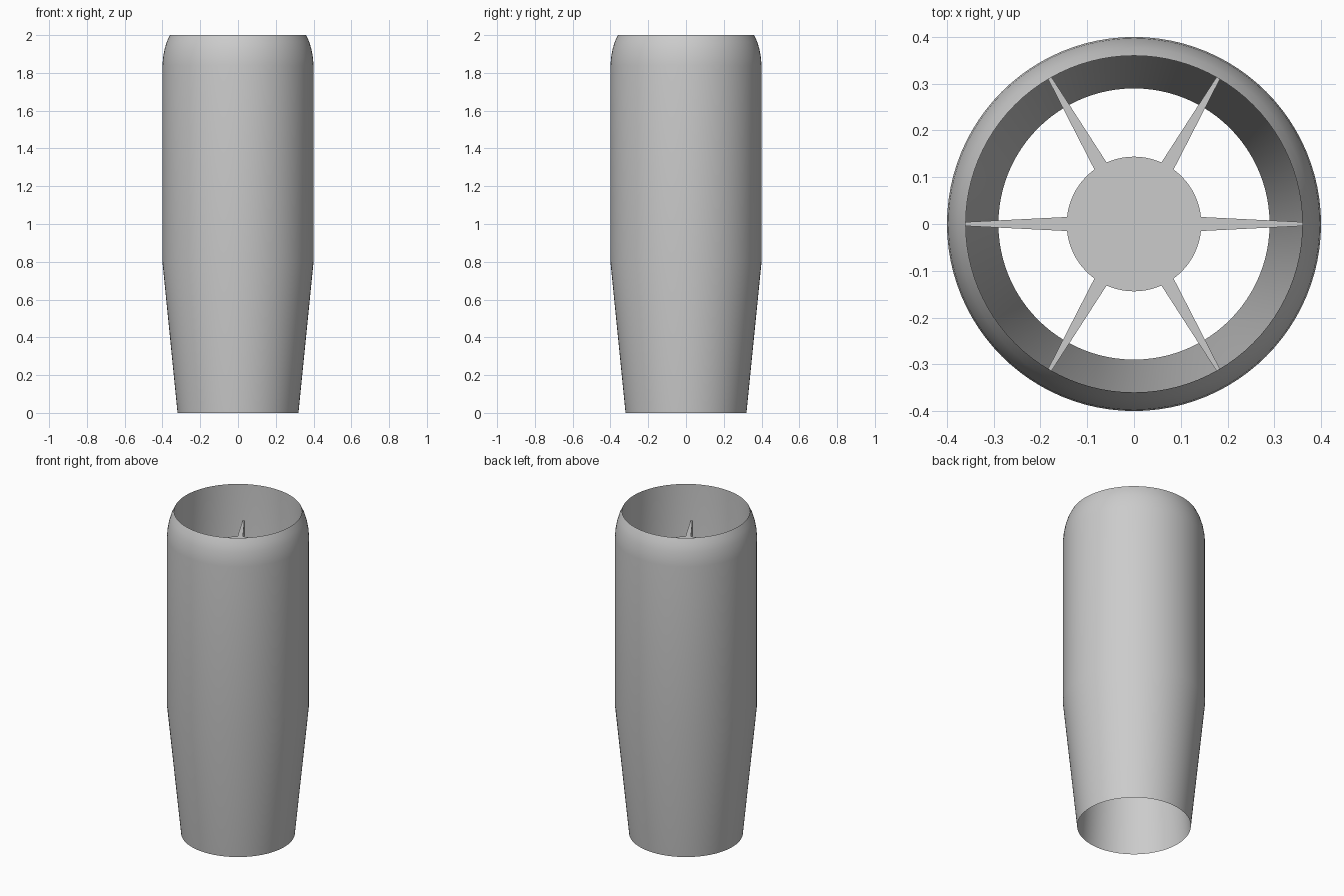
import bpy, bmesh
from math import sin, cos, pi, asin, radians

cube = bpy.data.objects.get("Cube")
if cube:
    bpy.data.objects.remove(cube)

# One grey for the whole model
grey = bpy.data.materials.new("plain_grey")
grey.use_nodes = True
grey.diffuse_color = (0.6, 0.6, 0.6, 1)
grey.node_tree.nodes["Principled BSDF"].inputs["Base Color"].default_value = (0.6, 0.6, 0.6, 1)


def finish(name, bm, angle):
    bmesh.ops.recalc_face_normals(bm, faces=bm.faces)
    mesh = bpy.data.meshes.new(name)
    bm.to_mesh(mesh)
    bm.free()
    mesh.materials.append(grey)
    obj = bpy.data.objects.new(name, mesh)
    bpy.context.collection.objects.link(obj)
    bpy.ops.object.select_all(action="DESELECT")
    obj.select_set(True)
    bpy.context.view_layer.objects.active = obj
    bpy.ops.object.shade_smooth_by_angle(angle=radians(angle))
    return obj


def lathe(name, profile, segments=96):
    """Revolve a closed (radius, z) profile about the z axis."""
    bm = bmesh.new()
    rings = []
    for i in range(segments):
        a = 2 * pi * i / segments
        rings.append([bm.verts.new((r * cos(a), r * sin(a), z)) for r, z in profile])
    n = len(profile)
    for i in range(segments):
        p, q = rings[i], rings[(i + 1) % segments]
        for j in range(n):
            k = (j + 1) % n
            bm.faces.new((p[j], q[j], q[k], p[k]))
    return finish(name, bm, 30)


# Duct shell: tapered tail, straight barrel, rounded intake lip, hollow core
outer = [(0.32, 0), (0.4, 0.8), (0.4, 1.84), (0.397, 1.88),
         (0.389, 1.925), (0.377, 1.965), (0.36, 2)]
inner = [(0.36, 1.6), (0.29, 0.5)]
lathe("duct_shell", outer + inner)

# Hub and six tapered vanes, drawn as one outline and extruded down
HUB, TIP, ROOT_HALF, TIP_HALF = 0.144, 0.365, 0.015, 0.004
TOP, DEPTH, VANES, ARC = 1.775, 0.28, 6, 10
bm = bmesh.new()
outline = []
root = asin(ROOT_HALF / HUB)
step = 2 * pi / VANES
for v in range(VANES):
    a = v * step
    for side in (-1, 1):
        t = side * TIP_HALF
        outline.append((TIP * cos(a) - t * sin(a), TIP * sin(a) + t * cos(a)))
    for i in range(ARC + 1):
        b = a + root + (step - 2 * root) * i / ARC
        outline.append((HUB * cos(b), HUB * sin(b)))
face = bm.faces.new([bm.verts.new((x, y, TOP)) for x, y in outline])
result = bmesh.ops.extrude_face_region(bm, geom=[face], use_keep_orig=True)
lower = [g for g in result["geom"] if isinstance(g, bmesh.types.BMVert)]
bmesh.ops.translate(bm, verts=lower, vec=(0, 0, -DEPTH))
finish("hub_and_vanes", bm, 30)
